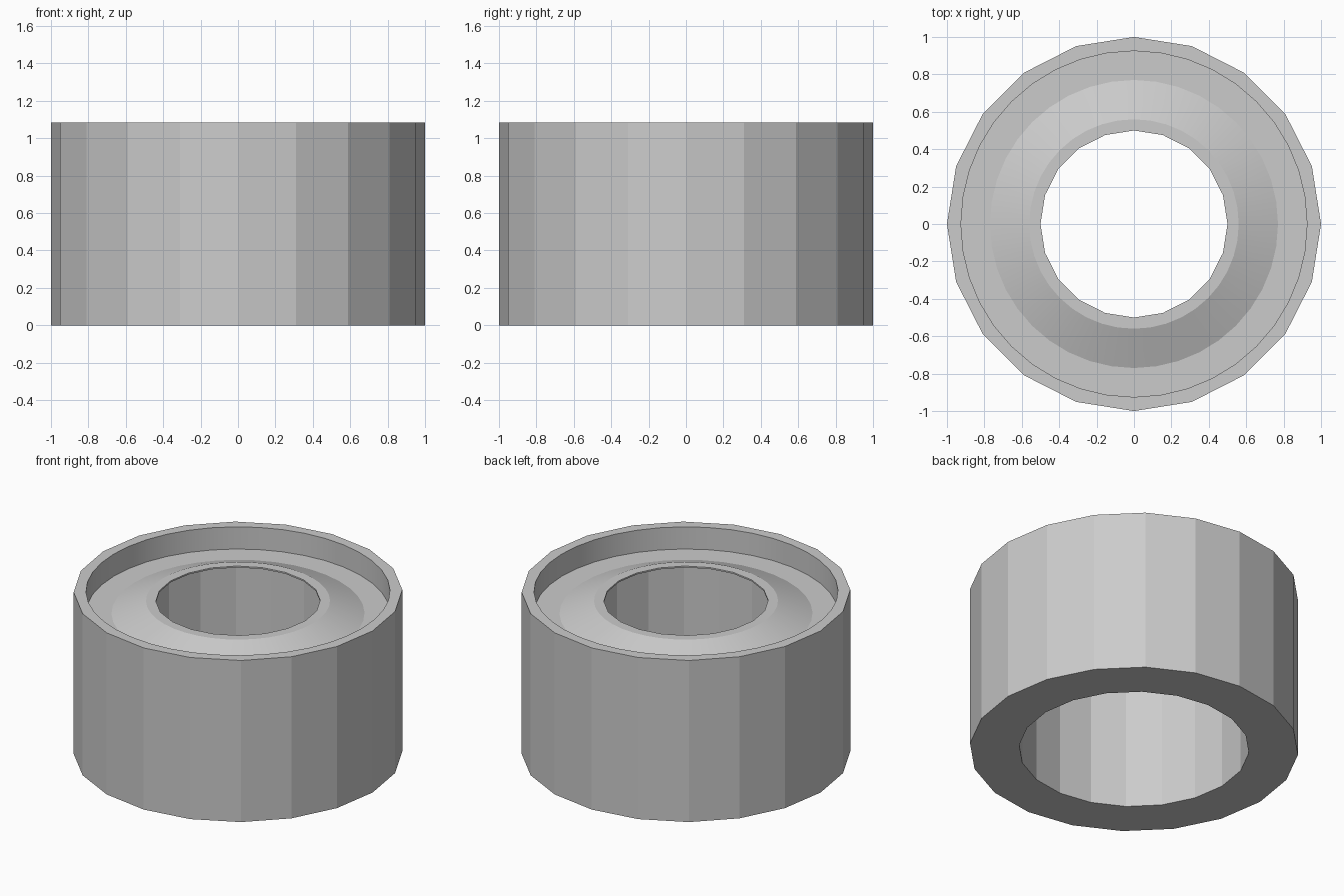
import bpy, bmesh, math

if "Cube" in bpy.data.objects:
    bpy.data.objects.remove(bpy.data.objects["Cube"])


def lathe(name, profile, closed=False):
    """Revolve (radius, z, sides) rings; rings of 20 and 40 sides are stitched together."""
    bm = bmesh.new()
    rings = []
    for r, z, n in profile:
        rings.append([bm.verts.new((r * math.cos(2 * math.pi * i / n),
                                    r * math.sin(2 * math.pi * i / n), z)) for i in range(n)])
    pairs = list(zip(rings, rings[1:]))
    if closed:
        pairs.append((rings[-1], rings[0]))
    for a, b in pairs:
        for i in range(20):
            def arc(ring):
                k = len(ring) // 20
                return [ring[(i * k + j) % len(ring)] for j in range(k + 1)]
            p, q = arc(a), arc(b)
            if len(p) == len(q):
                for j in range(len(p) - 1):
                    bm.faces.new((p[j], p[j + 1], q[j + 1], q[j]))
            else:
                bm.faces.new(p + q[::-1])
    bmesh.ops.recalc_face_normals(bm, faces=bm.faces)
    mesh = bpy.data.meshes.new(name)
    bm.to_mesh(mesh)
    bm.free()
    obj = bpy.data.objects.new(name, mesh)
    bpy.context.collection.objects.link(obj)
    bpy.context.view_layer.objects.active = obj
    obj.select_set(True)
    bpy.ops.object.shade_smooth_by_angle(angle=math.radians(12))
    obj.select_set(False)
    return obj


# One closed cross-section: outer wall, rim, recessed floor, raised thin lip, wide bore
lathe("ring_housing", [
    (1.0, 0.0, 20),
    (1.0, 1.085, 20),
    (0.925, 1.085, 40),
    (0.925, 0.936, 40),
    (0.77, 0.936, 40),
    (0.56, 1.02, 40),
    (0.5, 1.02, 20),
    (0.5, 1.01, 20),
    (0.56, 1.01, 20),
    (0.7, 0.94, 20),
    (0.7, 0.0, 20),
], closed=True)
